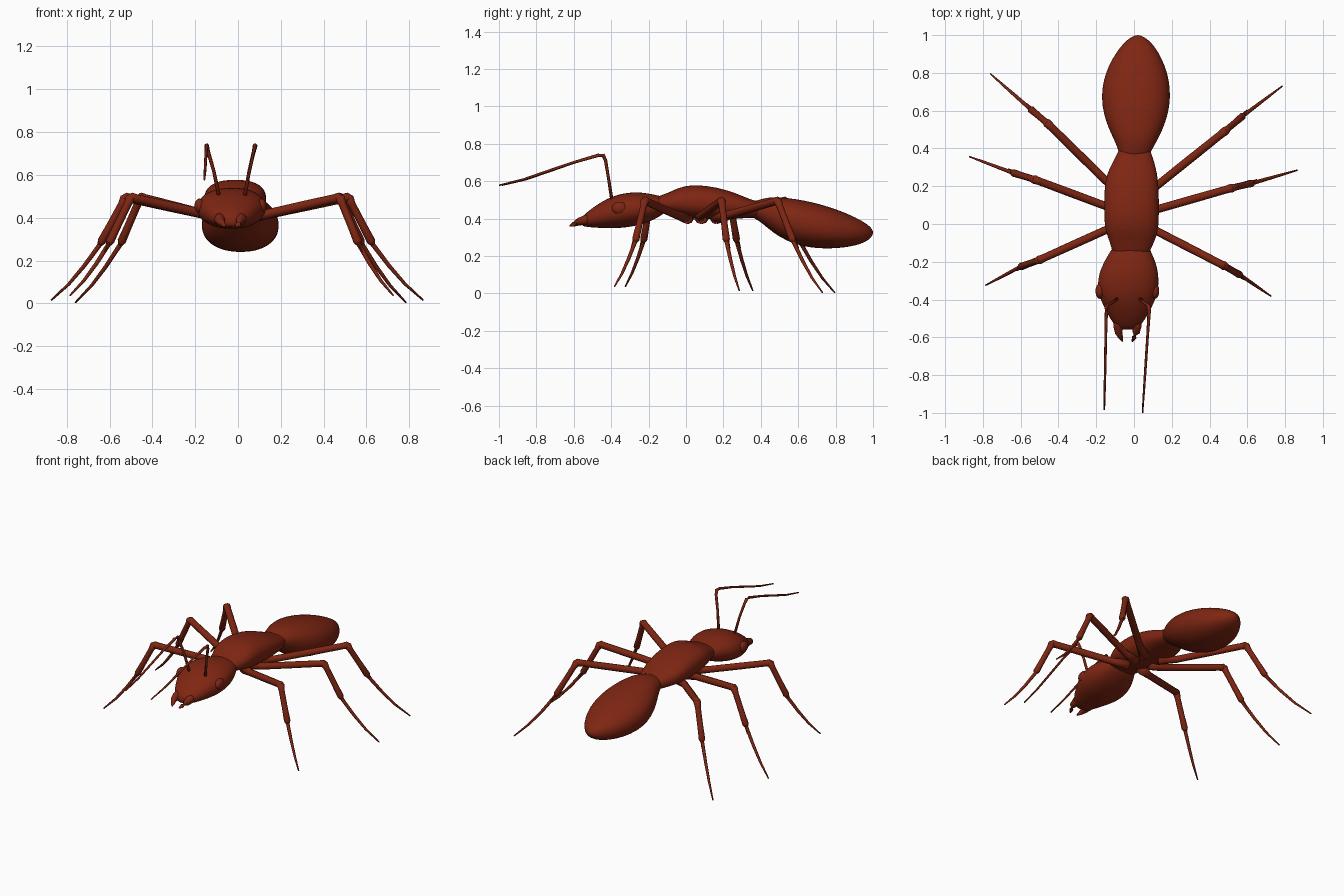
import bpy, bmesh, math
from mathutils import Vector

if "Cube" in bpy.data.objects:
    bpy.data.objects.remove(bpy.data.objects["Cube"])

rust = bpy.data.materials.new("dark rust red")
rust.diffuse_color = (0.21, 0.019, 0.006, 1)
rust.use_nodes = True
rust.node_tree.nodes["Principled BSDF"].inputs["Base Color"].default_value = rust.diffuse_color


def finish(name, bm, subdivide=0):
    bmesh.ops.recalc_face_normals(bm, faces=bm.faces[:])
    me = bpy.data.meshes.new(name)
    bm.to_mesh(me)
    bm.free()
    me.materials.append(rust)
    for p in me.polygons:
        p.use_smooth = True
    ob = bpy.data.objects.new(name, me)
    bpy.context.collection.objects.link(ob)
    if subdivide:
        ob.modifiers.new("smooth", 'SUBSURF').levels = subdivide
        ob.modifiers["smooth"].render_levels = subdivide
    return ob


def skin(bm, rings):
    """Bridge equal rings of points and cap both ends."""
    vs = [[bm.verts.new(p) for p in r] for r in rings]
    n = len(vs[0])
    for a, b in zip(vs, vs[1:]):
        for i in range(n):
            bm.faces.new((a[i], a[(i + 1) % n], b[(i + 1) % n], b[i]))
    bm.faces.new(vs[0])
    bm.faces.new(vs[-1])


def body(name, stations, power=2.2, n=24):
    """Loft along y from (y, centre x, half width, bottom z, top z)."""
    def sp(v):
        return math.copysign(abs(v) ** (2 / power), v)
    rings = []
    for y, cx, w, lo, hi in stations:
        ang = [2 * math.pi * i / n for i in range(n)]
        rings.append([(cx + w * sp(math.cos(a)), y,
                       (lo + hi) / 2 + (hi - lo) / 2 * sp(math.sin(a))) for a in ang])
    bm = bmesh.new()
    skin(bm, rings)
    return finish(name, bm, 1)


def add_tube(bm, pts, radii, n=10):
    pts = [Vector(p) for p in pts]
    rings = []
    for i, (p, r) in enumerate(zip(pts, radii)):
        d = (pts[min(i + 1, len(pts) - 1)] - pts[max(i - 1, 0)]).normalized()
        ref = Vector((0, 1, 0)) if abs(d.y) < 0.9 else Vector((1, 0, 0))
        u = d.cross(ref).normalized()
        v = d.cross(u)
        rings.append([p + r * (math.cos(t) * u + math.sin(t) * v)
                      for t in (2 * math.pi * k / n for k in range(n))])
    skin(bm, rings)


def tube(name, pts, radii, n=10):
    bm = bmesh.new()
    add_tube(bm, pts, radii, n)
    return finish(name, bm)


# Body segments
body("abdomen", [
    (.34, .0, .07, .41, .49), (.39, .005, .088, .39, .50), (.44, .01, .113, .345, .515),
    (.50, .01, .143, .30, .515), (.58, .01, .172, .262, .507), (.67, .01, .185, .242, .49),
    (.76, .012, .176, .238, .465), (.84, .015, .15, .243, .437), (.91, .018, .112, .256, .405),
    (.96, .02, .074, .274, .377), (.99, .02, .035, .297, .352), (1.0, .02, .01, .318, .333)])
body("thorax", [
    (-.19, -.02, .08, .43, .50), (-.14, -.015, .102, .43, .523), (-.09, -.01, .12, .43, .54),
    (-.04, -.012, .14, .415, .566), (.03, -.013, .146, .40, .582), (.12, -.013, .146, .395, .575),
    (.20, -.013, .144, .398, .558), (.27, -.01, .133, .40, .535), (.33, -.002, .11, .402, .508),
    (.38, .002, .088, .405, .492), (.42, .005, .07, .41, .485)], 2.4)
body("head", [
    (-.10, -.012, .085, .44, .51), (-.14, -.018, .105, .41, .522), (-.20, -.022, .138, .38, .535),
    (-.26, -.028, .158, .362, .543), (-.32, -.031, .163, .352, .538), (-.37, -.032, .157, .348, .527),
    (-.42, -.032, .137, .348, .508), (-.47, -.032, .112, .35, .478), (-.51, -.033, .088, .353, .45),
    (-.545, -.034, .062, .357, .42), (-.56, -.035, .035, .365, .40)])

for tag, x, s in (("left", -.035, -1), ("right", -.035, 1)):
    # Eye bump on the side of the head
    bm = bmesh.new()
    bmesh.ops.create_uvsphere(bm, u_segments=14, v_segments=8, radius=1)
    for v in bm.verts:
        v.co = (x + s * .145 + v.co.x * .024, -.355 + v.co.y * .042, .455 + v.co.z * .035)
    finish(tag + "_eye", bm)
    # Curved jaw
    tube(tag + "_mandible", [
        (x + s * .045, -.50, .40), (x + s * .05, -.54, .392), (x + s * .046, -.575, .382),
        (x + s * .036, -.60, .37), (x + s * .026, -.622, .36)],
        [.03, .026, .02, .013, .004])

# Elbowed antennae: base x, elbow x, tip x, tip y
for tag, b, e, t, ty in (("left", -.086, -.147, -.157, -.985), ("right", .03, .08, .045, -1.0)):
    path = [(b, -.395, .49), (b + (e - b) * .45, -.415, .62), (e - (e - b) * .12, -.43, .71),
            (e, -.442, .738), (e, -.47, .738)]
    path += [(e + (t - e) * f, -.47 + (ty + .47) * f, z)
             for f, z in ((.25, .70), (.5, .655), (.75, .61), (1, .578))]
    tube(tag + "_antenna", path, [.009, .008, .009, .011, .009, .007, .007, .006, .004], 8)

# Legs: hip, knee, end of shin, foot tip
LEGS = {
    "right_hind": ((.13, .21), (.48, .49), (.58, .575), (.785, .73, .004)),
    "left_hind": ((-.15, .23), (-.455, .53), (-.55, .61), (-.76, .795, .004)),
    "right_middle": ((.13, .08), (.515, .19), (.63, .217), (.865, .285, .015)),
    "left_middle": ((-.15, .095), (-.525, .235), (-.645, .272), (-.872, .357, .015)),
    "right_front": ((.125, -.04), (.475, -.22), (.565, -.272), (.725, -.382, .037)),
    "left_front": ((-.145, -.03), (-.50, -.19), (-.605, -.228), (-.785, -.324, .037)),
}
for tag, (hip, knee, shin, tip) in LEGS.items():
    h = Vector((*hip, .415))
    k = Vector((*knee, .495))
    s = Vector((*shin, .275))
    f = Vector(tip)
    root = Vector((hip[0] * .35, hip[1] * .6 + .03, .405))
    bm = bmesh.new()
    # Hip and thigh
    add_tube(bm, [root, h, h.lerp(k, .5), h.lerp(k, .93), k, k + (k - h) * .03],
             [.034, .022, .022, .021, .023, .013])
    # Shin
    add_tube(bm, [k + Vector((0, 0, .012)), k, k.lerp(s, .15), k.lerp(s, .6), k.lerp(s, .93), s],
             [.012, .024, .018, .018, .02, .012])
    # Thin curved foot
    mid = [s.lerp(f, t) for t in (.32, .64)]
    mid[0].z = f.z + (s.z - f.z) * .62
    mid[1].z = f.z + (s.z - f.z) * .29
    add_tube(bm, [k.lerp(s, .92), s, *mid, f], [.011, .011, .0095, .0075, .004], 8)
    # Spur at the end of the shin
    side = Vector((0, math.copysign(.014, knee[1] - hip[1]), .004))
    add_tube(bm, [k.lerp(s, .9) + side * .5, k.lerp(s, 1.17) + side], [.008, .002], 6)
    finish(tag + "_leg", bm)
